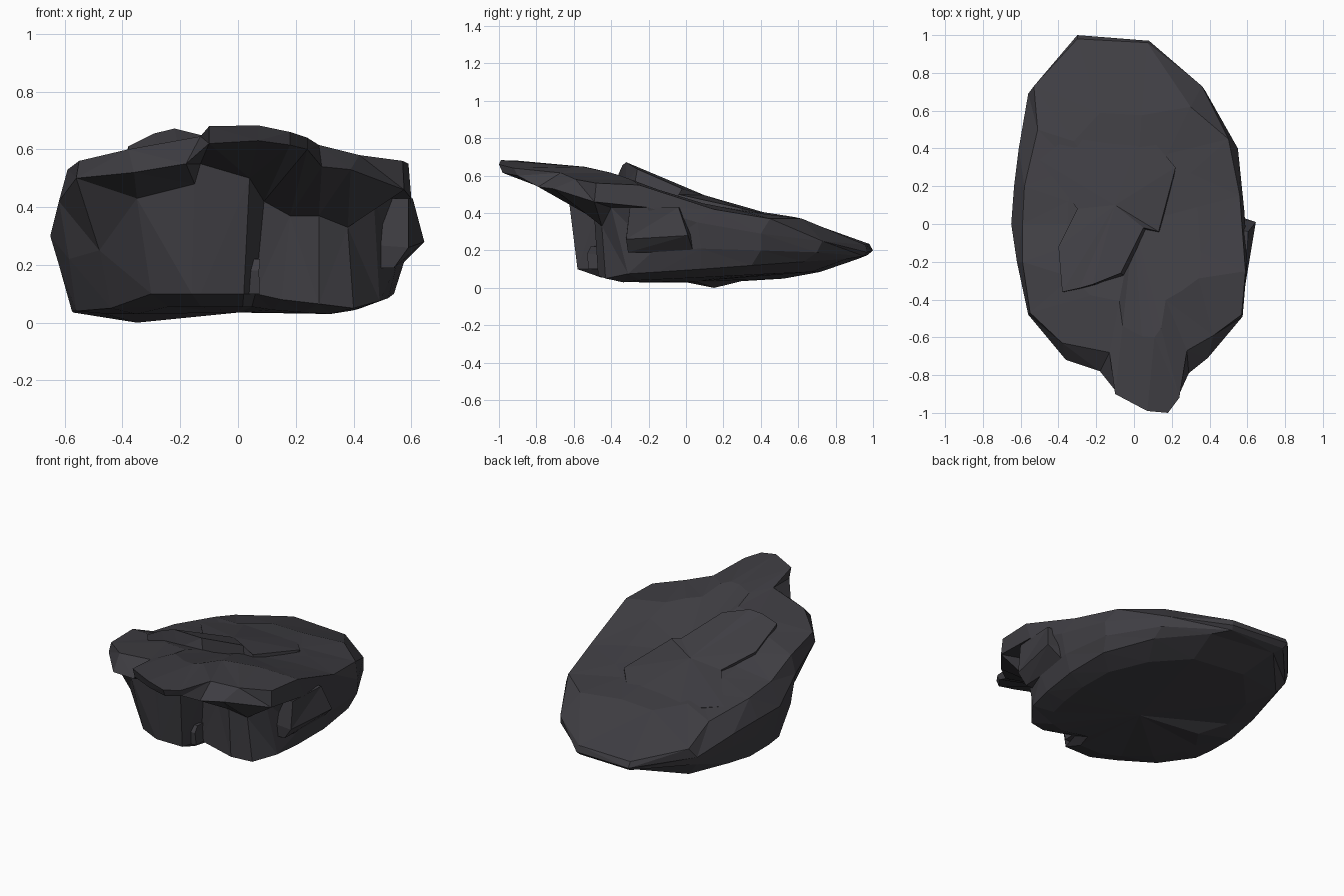
import bpy, bmesh

stone = bpy.data.materials.new("dark_stone")
stone.diffuse_color = (0.050, 0.048, 0.056, 1)


def finish(bm, name):
    """Triangulate to crisp facets and make the object."""
    bmesh.ops.triangulate(bm, faces=bm.faces[:])
    bmesh.ops.recalc_face_normals(bm, faces=bm.faces[:])
    me = bpy.data.meshes.new(name)
    bm.to_mesh(me)
    bm.free()
    me.materials.append(stone)
    ob = bpy.data.objects.new(name, me)
    bpy.context.collection.objects.link(ob)
    return ob


def loft(name, rings, bottom, top):
    """Skin closed rings from bottom to top; close each end with a fan."""
    bm = bmesh.new()
    vs = [[bm.verts.new(p) for p in r] for r in rings]
    n = len(rings[0])
    for a, b in zip(vs, vs[1:]):
        for i in range(n):
            j = (i + 1) % n
            bm.faces.new((a[i], a[j], b[j], b[i]))
    for ring, c in ((vs[0], bottom), (vs[-1], top)):
        hub = bm.verts.new(c)
        for i in range(n):
            bm.faces.new((ring[i], ring[(i + 1) % n], hub))
    return finish(bm, name)


def slope(y):
    """Height of the tilted top surface along y."""
    pts = [(-1, .675), (-.5, .645), (-.35, .6), (0, .47), (.33, .405), (.56, .385), (1, .23)]
    for (a, za), (b, zb) in zip(pts, pts[1:]):
        if y <= b:
            return za + (zb - za) * (y - a) / (b - a)
    return .23


# Rings run anticlockwise from the overhanging front nose
top_edge = [(-.10, -.90, .68), (.07, -.99, .683), (.18, -1, .66), (.24, -.92, .64),
            (.28, -.67, .615), (.42, -.59, .58), (.57, -.48, .56), (.59, -.25, .55),
            (.56, .15, .42), (.5, .45, .37), (.30, .62, .37), (.07, .96, .23),
            (-.30, .98, .235), (-.53, .73, .28), (-.51, .5, .36), (-.58, .2, .41),
            (-.59, 0, .44), (-.59, -.2, .53), (-.55, -.47, .56), (-.38, -.63, .6),
            (-.13, -.68, .645)]
rim = [(-.10, -.88, .62), (.07, -.97, .63), (.18, -.98, .615), (.24, -.9, .60),
       (.29, -.79, .54), (.39, -.71, .53), (.575, -.49, .46), (.60, -.2, .43),
       (.585, .06, .35), (.55, .4, .29), (.36, .73, .25), (.08, .97, .19),
       (-.30, 1, .20), (-.56, .69, .22), (-.61, .4, .27), (-.635, .2, .29),
       (-.65, 0, .30), (-.62, -.2, .42), (-.56, -.48, .5), (-.36, -.72, .52),
       (-.18, -.78, .55)]
wall = [(-.13, -.63, .55), (.04, -.63, .5), (.09, -.47, .42), (.18, -.46, .37),
        (.28, -.49, .37), (.38, -.45, .33), (.47, -.40, .43), (.55, -.17, .20),
        (.575, .08, .21), (.545, .4, .2), (.38, .7, .19), (.07, .95, .17),
        (-.29, .97, .175), (-.55, .68, .17), (-.595, .38, .18), (-.61, .19, .17),
        (-.62, -.02, .20), (-.585, -.2, .22), (-.48, -.38, .25), (-.35, -.56, .43),
        (-.15, -.62, .48)]
foot = [(-.13, -.58, .1), (.02, -.58, .1), (.06, -.45, .1), (.15, -.45, .08),
        (.28, -.47, .065), (.40, -.43, .05), (.49, -.31, .075), (.52, -.15, .085),
        (.54, .08, .10), (.52, .35, .12), (.38, .63, .14), (.15, .86, .155),
        (-.26, .92, .155), (-.49, .67, .09), (-.56, .38, .065), (-.57, .18, .035),
        (-.575, 0, .04), (-.56, -.12, .04), (-.44, -.32, .05), (-.30, -.51, .10),
        (-.16, -.58, .1)]
# Underside and top are shrunken copies of the neighbouring rings
under = [(x * .8, y * .78, max(.03, z * .55)) for x, y, z in foot]
under[15] = (-.35, .15, 0)
inner = [(x * .6, y * .6, slope(y * .6)) for x, y, z in top_edge]
loft("rock_body", [under, foot, wall, rim, top_edge, inner], (0, .05, .035), (0, 0, .47))

# Raised broken layer on the top: cliff along its front, sinking in at the back
layer = [(-.40, -.12, .53), (-.38, -.36, .61), (-.29, -.34, .655), (-.22, -.32, .672),
         (-.07, -.26, .635), (.05, -.02, .53), (.13, -.04, .50), (.22, .30, .425),
         (.05, .5, .38), (-.3, .5, .38), (-.50, .34, .39), (-.30, .08, .465)]
layer_foot = [(x + (.025 if y < .1 else 0), y - (.02 if -.3 < y < .1 else 0), z - .11)
              for x, y, z in layer]
loft("top_layer", [layer_foot, layer], (-.1, .12, .36), (-.1, .1, .495))

# Block jutting from the right side, undercut below
loft("side_block",
     [[(.45, -.31, .19), (.54, -.31, .19), (.555, .04, .19), (.45, .04, .19)],
      [(.45, -.32, .27), (.59, -.32, .26), (.645, .01, .28), (.45, .05, .29)],
      [(.45, -.30, .43), (.59, -.30, .43), (.605, -.04, .43), (.45, -.01, .42)]],
     (.5, -.14, .19), (.5, -.15, .43))

# Split chip beside the front slab
loft("front_chip",
     [[(x, -.53 + t, z), (x + .055, -.53 + t, z), (x + .055, -.42, z), (x, -.42, z)]
      for x, t, z in ((.02, .01, .1), (.018, 0, .18), (.022, .02, .22))],
     (.05, -.47, .1), (.05, -.47, .225))
